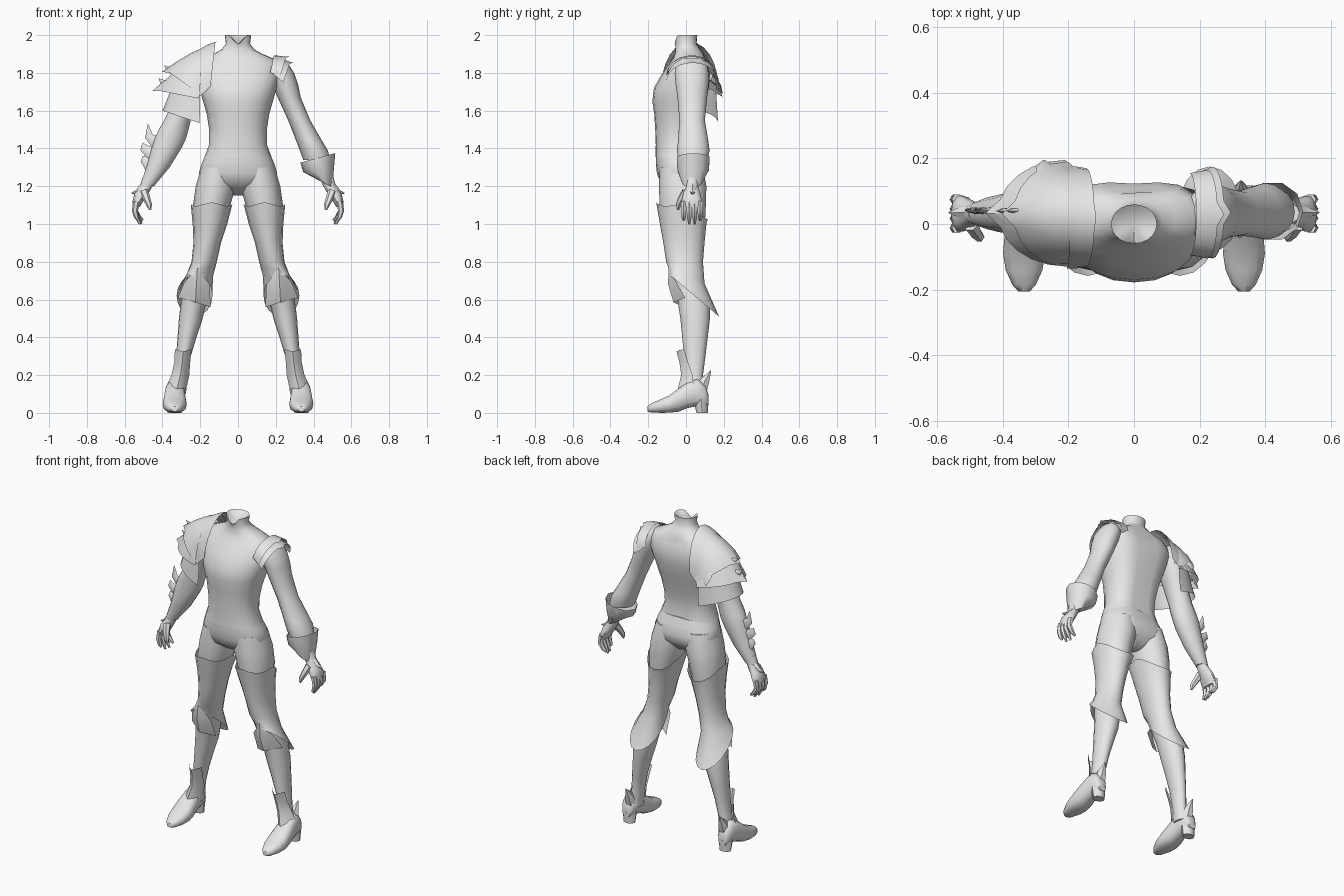
import bpy, bmesh, math
from mathutils import Vector

grey = bpy.data.materials.new("light grey")
grey.diffuse_color = (0.8, 0.8, 0.8, 1)


def make(name, verts, faces, side=1):
    bm = bmesh.new()
    vs = [bm.verts.new((v[0] * side, v[1], v[2])) for v in verts]
    for f in faces:
        bm.faces.new([vs[i] for i in f])
    bmesh.ops.recalc_face_normals(bm, faces=bm.faces)
    me = bpy.data.meshes.new(name)
    bm.to_mesh(me)
    bm.free()
    me.materials.append(grey)
    ob = bpy.data.objects.new(name, me)
    bpy.context.collection.objects.link(ob)
    return ob


def loft(name, rings, side=1, closed=True, cap=(True, True), sink=0.0):
    """Skin a list of equal point rows; closed rows can be capped with a fan."""
    n = len(rings[0])
    verts = [p for r in rings for p in r]
    faces = []
    for k in range(len(rings) - 1):
        for i in range(n if closed else n - 1):
            j = (i + 1) % n
            faces.append((k * n + i, k * n + j, k * n + n + j, k * n + n + i))
    if closed:
        for end, row in ((0, 0), (1, len(rings) - 1)):
            if cap[end]:
                mid = sum((Vector(p) for p in rings[row]), Vector()) / n
                if end:
                    mid.z -= sink
                verts.append(mid)
                c = len(verts) - 1
                faces += [(row * n + i, row * n + (i + 1) % n, c) for i in range(n)]
    return make(name, verts, faces, side)


def ring(z, x0, x1, y0, y1, n=16, power=2.0, groove=0.0, zf=None):
    """Horizontal oval filling the given box; zf shifts height by direction."""
    pts = []
    for i in range(n):
        a = 2 * math.pi * i / n
        c, s = math.cos(a), math.sin(a)
        e = 2 / power
        x = (x0 + x1) / 2 + (x1 - x0) / 2 * math.copysign(abs(c) ** e, c)
        y = (y0 + y1) / 2 + (y1 - y0) / 2 * math.copysign(abs(s) ** e, s)
        y -= groove * max(0, s) ** 12
        pts.append((x, y, z + (zf(c, s) if zf else 0)))
    return pts


def tube(name, path, radii, side=1, n=6, flat=1.0):
    rings = []
    for k, p in enumerate(path):
        d = Vector(path[min(k + 1, len(path) - 1)]) - Vector(path[max(k - 1, 0)])
        u = d.cross(Vector((0, 1, 0))).normalized()
        w = d.cross(u).normalized()
        rings.append([Vector(p) + radii[k] * (u * math.cos(t) + w * flat * math.sin(t))
                      for t in [2 * math.pi * i / n for i in range(n)]])
    return loft(name, rings, side)


def arch(ax, az, fx, fz, ry, yc=0.02, spike=0.0, n=12):
    """Arch over the shoulder: apex (ax, az), feet (fx, fz) in front and behind."""
    pts = []
    for i in range(n + 1):
        t = (i / n - 0.5) * math.pi
        c = math.cos(t)
        k = spike if i == n // 2 else 0
        pts.append((fx + (ax - fx) * c + k, yc + ry * math.sin(t), fz + (az - fz) * c))
    return pts


# Torso with neck and spine groove
body = [(1.355, .178, -.162, .085), (1.42, .153, -.16, .075), (1.5, .153, -.163, .085),
        (1.58, .165, -.168, .105), (1.65, .185, -.178, .125), (1.72, .205, -.17, .14),
        (1.79, .222, -.13, .145), (1.84, .222, -.095, .13), (1.875, .19, -.07, .115),
        (1.9, .13, -.06, .095), (1.925, .085, -.057, .075), (1.955, .064, -.056, .056)]
rings = [ring(z, -w, w, a, b, 20, 2.2, .022 if z < 1.89 else 0) for z, w, a, b in body]
rings.append(ring(2.0, -.07, .07, -.06, .06, 20, zf=lambda c, s: -.05 * max(0, -s) ** 10))
loft("torso", rings, cap=(False, True), sink=.04)

# Hips
hips = [(1.15, .03, -.03, .04), (1.18, .09, -.085, .075), (1.22, .19, -.138, .11),
        (1.27, .208, -.154, .115), (1.32, .192, -.16, .1), (1.37, .17, -.16, .082)]
loft("hips", [ring(z, -w, w, a, b, 20, 2.2, .015) for z, w, a, b in hips])

leg = [(1.3, .01, .195, -.14, .09), (1.2, .012, .224, -.143, .108), (1.1, .04, .238, -.14, .105),
       (1.0, .065, .232, -.13, .1), (.9, .098, .228, -.112, .09), (.8, .12, .238, -.097, .082),
       (.7, .145, .275, -.07, .09), (.6, .165, .3, -.045, .125), (.5, .187, .313, -.03, .127),
       (.4, .22, .32, -.02, .115), (.3, .25, .328, -.01, .103), (.2, .268, .338, -.005, .09),
       (.1, .275, .36, -.01, .1)]
shoe = [(-.205, .018, .008, .035), (-.185, .036, .002, .05), (-.14, .056, 0, .07),
        (-.09, .064, 0, .092), (-.04, .06, .005, .13), (.01, .053, .025, .165),
        (.06, .047, .035, .18), (.1, .04, .035, .15), (.118, .026, .04, .1)]

for side, tag in ((1, "left"), (-1, "right")):
    loft(tag + "_leg", [ring(*r) for r in leg], side)

    # Thigh guard: zigzag top, hem sloping down to a point at the calf
    def top_edge(c, s):
        return .05 * abs(c) ** 3 + .06 * max(0, -s) ** 3 - .03 * max(0, s)

    g = [ring(1.055, .03, .25, -.158, .115, zf=top_edge)]
    for z, a, b, c, d in leg[3:6]:
        g.append(ring(z, a - .008, b + .008, c - .008, d + .008))
    g.append(ring(.72, .133, .277, -.088, .098, zf=lambda c, s: -.035 * s))
    g.append(ring(.62, .135, .325, -.086, .175, zf=lambda c, s: -.11 * s))
    loft(tag + "_thigh_guard", g, side, cap=(False, False))

    # Pointed knee plate
    make(tag + "_knee_plate",
         [(.215, -.092, .77), (.15, -.06, .68), (.285, -.05, .69), (.22, -.095, .68),
          (.225, -.066, .585), (.145, -.01, .56), (.318, -.005, .61)],
         [(0, 1, 3), (0, 3, 2), (1, 4, 3), (3, 4, 2), (1, 5, 4), (2, 4, 6)], side)

    # Shoe, heel and ankle trim
    loft(tag + "_shoe", [[(.335 + w * math.cos(t), y, (lo + hi) / 2 + (hi - lo) / 2 *
         math.copysign(abs(math.sin(t)) ** .7, math.sin(t)))
         for t in [2 * math.pi * i / 14 for i in range(14)]] for y, w, lo, hi in shoe], side)
    loft(tag + "_heel", [ring(0, .298, .372, .055, .115, 8), ring(.07, .292, .378, .04, .12, 8)], side)
    flap = []
    for z, cx, w, yf, ys, peak in ((.12, .325, .055, -.045, .04, .02), (.2, .305, .047, -.025, .035, 0),
                                   (.27, .295, .042, -.035, .01, 0), (.325, .29, .044, -.05, -.01, .012)):
        flap.append([(cx + w * u, yf + (ys - yf) * u * u, z + peak * abs(u)) for u in (-1, -.5, 0, .5, 1)])
    loft(tag + "_shin_flap", flap, side, closed=False)
    tube(tag + "_heel_spike", [(.325, .08, .12), (.325, .1, .17), (.327, .132, .225)],
         [.035, .028, .002], side)

    # Arm: puffed sleeve on the left, bare forearm on the right
    arm = [(1.88, .19, .235, -.02, .08), (1.85, .16, .265, -.05, .11), (1.8, .16, .297, -.06, .12),
           (1.74, .18, .318, -.055, .12), (1.67, .21, .332, -.045, .112)]
    if side > 0:
        arm += [(1.55, .265, .382, -.035, .1), (1.44, .308, .445, -.042, .118),
                (1.39, .327, .475, -.048, .125), (1.34, .345, .49, -.04, .115)]
    else:
        arm += [(1.55, .25, .39, -.035, .1), (1.5, .262, .42, -.035, .1), (1.45, .276, .442, -.03, .1),
                (1.4, .3, .457, -.03, .095), (1.3, .362, .485, -.02, .085), (1.2, .445, .52, -.002, .065)]
    loft(tag + "_arm", [ring(*r) for r in arm], side)

    # Hand with curled fingers
    palm = [(1.25, .43, .505, 0, .065), (1.2, .452, .518, 0, .065), (1.16, .475, .548, -.018, .078),
            (1.12, .502, .558, -.026, .088), (1.09, .52, .556, -.024, .086)]
    loft(tag + "_palm", [ring(*r, 10) for r in palm], side)
    for k in range(4):
        y = -.012 + .029 * k
        tip = (1.02, 1.0, 1.0, 1.02)[k]
        tube(tag + "_finger", [(.538, y, 1.12), (.546, y, 1.07), (.537 - .004 * k, y, 1.035),
                               (.527 - .008 * k, y, tip)], [.017, .016, .013, .006], side)
    tube(tag + "_thumb", [(.497, 0, 1.17), (.482, -.027, 1.13), (.47, -.04, 1.1), (.464, -.042, 1.075)],
         [.024, .019, .015, .006], side)

# Left cuff, wide at the elbow side and narrow at the wrist
loft("left_cuff", [ring(1.35, .33, .515, -.052, .13, 10, zf=lambda c, s: .025 * c),
                   ring(1.285, .345, .508, -.05, .125, 10, zf=lambda c, s: .01 * c),
                   ring(1.215, .42, .5, -.02, .085, 10, zf=lambda c, s: -.02 * c)], cap=(False, True))

# Left shoulder plates
loft("left_shoulder_plate_upper", [arch(.19, 1.893, .17, 1.80, .125, .03),
                                   arch(.255, 1.885, .225, 1.785, .135, .03, .02)], closed=False)
loft("left_shoulder_plate_lower", [arch(.21, 1.88, .19, 1.79, .125, .03),
                                   arch(.275, 1.853, .24, 1.75, .14, .035, .02)], closed=False)

# Right shoulder armour: collar, two spiked domes and a hanging skirt
loft("right_collar_plate", [arch(.12, 1.965, .145, 1.73, .15, .02, -.005),
                            arch(.16, 1.95, .175, 1.70, .155, .02),
                            arch(.195, 1.93, .205, 1.675, .155, .02)], -1, closed=False)
loft("right_shoulder_dome", [arch(.17, 1.94, .17, 1.71, .14, .02),
                             arch(.25, 1.905, .185, 1.7, .15, .025),
                             arch(.325, 1.86, .195, 1.695, .155, .03),
                             arch(.368, 1.805, .205, 1.69, .16, .03, .035)], -1, closed=False)
loft("right_shoulder_lower_dome", [arch(.31, 1.85, .19, 1.71, .145, .025),
                                   arch(.365, 1.78, .2, 1.69, .155, .03),
                                   arch(.415, 1.705, .21, 1.665, .162, .033, .038)], -1, closed=False)
loft("right_shoulder_skirt", [arch(.35, 1.73, .2, 1.69, .13, .03),
                              arch(.375, 1.66, .2, 1.61, .135, .03),
                              arch(.4, 1.6, .205, 1.535, .14, .03)], -1, closed=False)
for y0, y1 in ((.13, .195), (.06, .1)):
    tube("right_plate_spike", [(.25, y0, 1.78), (.27, (y0 + y1) / 2 + .015, 1.73), (.275, y1, 1.69)],
         [.05, .03, .002], -1, flat=.3)
for x, z in ((.36, 1.84), (.39, 1.77)):
    tube("right_plate_spike", [(x - .03, .04, z - .03), (x + .01, .04, z - .02), (x + .03, .04, z)],
         [.025, .015, .001], -1, flat=.5)

# Right forearm blades
for x, z, tx, tz in ((.43, 1.43, .477, 1.53), (.455, 1.37, .505, 1.43), (.465, 1.31, .503, 1.36)):
    tube("right_forearm_blade", [(x, .04, z), (tx - .005, .042, z + .035), (tx, .045, tz)],
         [.035, .022, .001], -1, flat=.35)
for side in (-1, 1):
    tube("wrist_spike", [(.495, .035, 1.2), (.535, .035, 1.165), (.565, .035, 1.163)],
         [.025, .015, .002], side)

bpy.ops.object.select_all(action='SELECT')
bpy.context.view_layer.objects.active = bpy.context.selected_objects[0]
bpy.ops.object.shade_smooth_by_angle(angle=math.radians(50))
